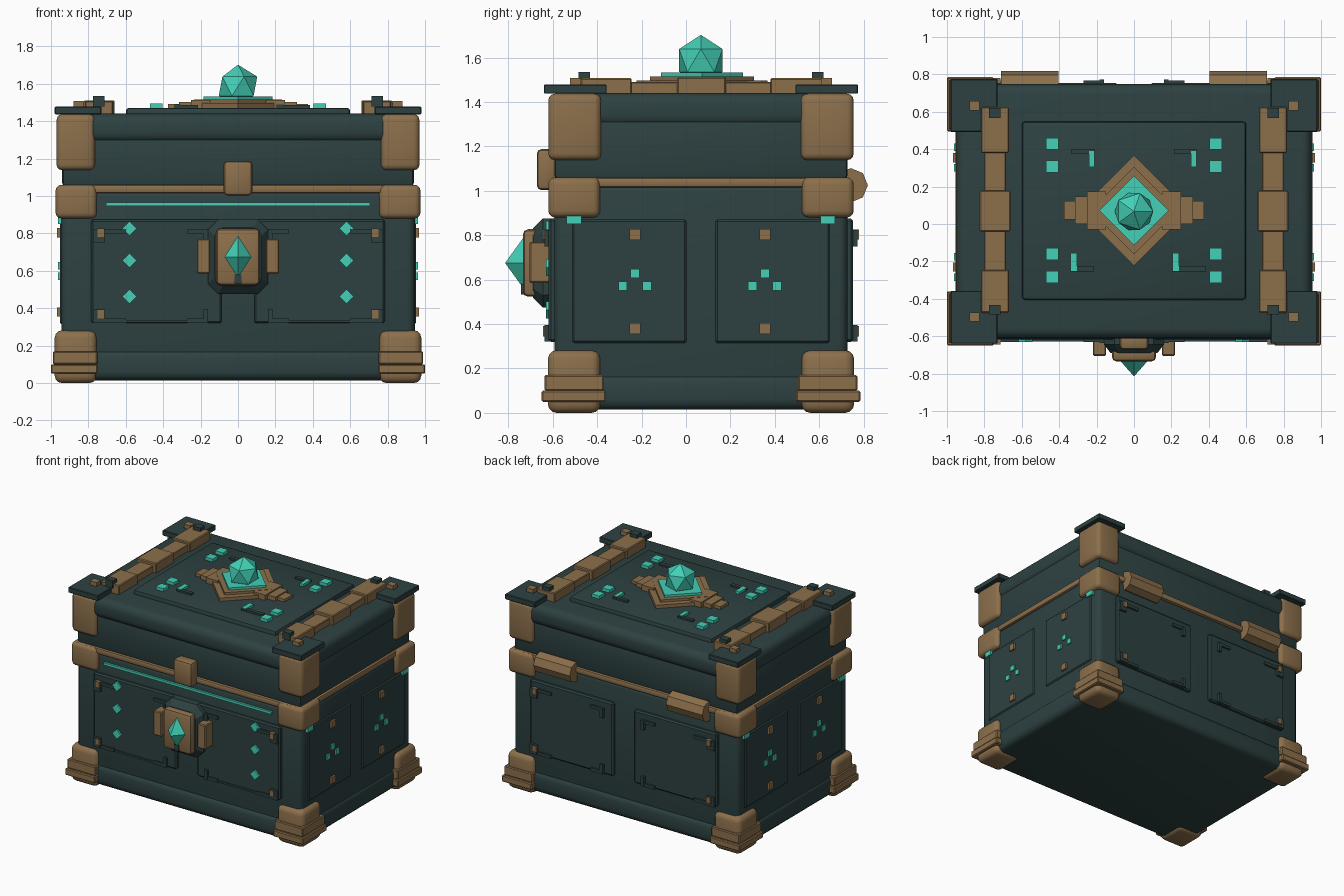
import bpy, bmesh, math
from mathutils import Matrix, Vector

if "Cube" in bpy.data.objects:
    bpy.data.objects.remove(bpy.data.objects["Cube"])

C = 0.0675  # y of the chest's own centre plane


def material(name, rgb):
    m = bpy.data.materials.new(name)
    m.diffuse_color = (*rgb, 1)
    m.use_nodes = True
    m.node_tree.nodes["Principled BSDF"].inputs["Base Color"].default_value = m.diffuse_color
    return m


DARK = material("dark_slate", (0.027, 0.053, 0.053))
BRONZE = material("bronze", (0.262, 0.160, 0.071))
TEAL = material("teal", (0.056, 0.63, 0.47))


def finish(name, bm, mat, smooth=False):
    bmesh.ops.recalc_face_normals(bm, faces=bm.faces)
    me = bpy.data.meshes.new(name)
    bm.to_mesh(me)
    bm.free()
    me.materials.append(mat)
    ob = bpy.data.objects.new(name, me)
    bpy.context.collection.objects.link(ob)
    if smooth:
        bpy.ops.object.select_all(action='DESELECT')
        ob.select_set(True)
        bpy.context.view_layer.objects.active = ob
        bpy.ops.object.shade_smooth_by_angle(angle=math.radians(35))
    return ob


def boxes(name, mat, specs, mx=False, my=False, bevel=0, seg=1):
    """Boxes (x0,x1,y0,y1,z0,z1), optionally mirrored in x and about y = C."""
    out = bmesh.new()
    for x0, x1, y0, y1, z0, z1 in specs:
        for fx in ((1, -1) if mx else (1,)):
            for fy in ((1, -1) if my else (1,)):
                c = Vector((fx * (x0 + x1) / 2, C + fy * ((y0 + y1) / 2 - C), (z0 + z1) / 2))
                s = Matrix.Diagonal((x1 - x0, y1 - y0, z1 - z0, 1))
                bm = bmesh.new()
                bmesh.ops.create_cube(bm, size=1, matrix=Matrix.Translation(c) @ s)
                if bevel:
                    bmesh.ops.bevel(bm, geom=bm.edges[:], offset=bevel, segments=seg,
                                    profile=0.5, affect='EDGES')
                me = bpy.data.meshes.new("tmp")
                bm.to_mesh(me)
                bm.free()
                out.from_mesh(me)
                bpy.data.meshes.remove(me)
    return finish(name, out, mat, seg > 1)


def prism(name, mat, pts, axis, a, b, shrink=1.0):
    """Extrude a 2D outline along an axis from a to b; the b end may be shrunk."""
    n = len(pts)
    cu, cv = sum(p[0] for p in pts) / n, sum(p[1] for p in pts) / n
    bm = bmesh.new()

    def ring(t, k):
        res = []
        for u, v in pts:
            u, v = cu + (u - cu) * k, cv + (v - cv) * k
            res.append(bm.verts.new({'x': (t, u, v), 'y': (u, t, v), 'z': (u, v, t)}[axis]))
        return res
    r0, r1 = ring(a, 1), ring(b, shrink)
    bm.faces.new(r0)
    bm.faces.new(r1)
    for i in range(n):
        bm.faces.new((r0[i], r0[(i + 1) % n], r1[(i + 1) % n], r1[i]))
    return finish(name, bm, mat)


def diamond(u, v, r):
    return [(u - r, v), (u, v - r), (u + r, v), (u, v + r)]


# Main shell: plinth, body, bronze rim, lid
boxes("base_plinth", DARK, [(-.955, .955, C - .675, C + .675, .015, .18)], bevel=.045, seg=3)
boxes("body", DARK, [(-.945, .945, C - .66, C + .66, .1, 1.03)], bevel=.04, seg=3)
boxes("rim_band", BRONZE, [(-.955, .955, C - .675, C + .675, 1.015, 1.06)], bevel=.012, seg=2)
boxes("lid_lower", DARK, [(-.94, .94, C - .66, C + .66, 1.05, 1.33)], bevel=.02, seg=2)
boxes("lid_upper", DARK, [(-.95, .95, C - .68, C + .68, 1.285, 1.44)], bevel=.055, seg=4)
boxes("lid_panel", DARK, [(-.6, .6, -.405, .548, 1.40, 1.472)], bevel=.018, seg=2)

# Corner armour
boxes("foot", BRONZE, [(.755, .98, -.622, -.385, 0, .282)], True, True, .04, 3)
boxes("foot_step", BRONZE, [(.75, 1.0, -.65, -.36, .05, .10), (.752, .99, -.637, -.37, .10, .17)],
      True, True, .006)
boxes("rim_corner", BRONZE, [(.755, .975, -.62, -.387, .88, 1.06)], True, True, .03, 3)
boxes("lid_corner", BRONZE, [(.765, .97, -.62, -.382, 1.138, 1.437)], True, True, .03, 3)
boxes("lid_corner_plate", DARK, [(.73, .98, -.64, -.357, 1.437, 1.478)], True, True, .004)
boxes("corner_stud", BRONZE, [(.825, .88, -.522, -.472, 1.475, 1.508)], True, True)
boxes("corner_glow", TEAL, [(.93, .963, -.537, -.47, .85, .892)], True, True)

# Lid straps
boxes("strap", BRONZE, [(.685, .80, -.47, .61, 1.43, 1.49)], True, bevel=.004)
boxes("strap_block", BRONZE, [(.668, .818, -.475, -.245, 1.43, 1.508),
                              (.660, .825, -.04, .18, 1.43, 1.512),
                              (.668, .818, .38, .625, 1.43, 1.508)], True, bevel=.006)
boxes("strap_clip", DARK, [(.715, .775, -.485, -.433, 1.48, 1.535)], True, True)

# Lid centrepiece
prism("medallion_base", BRONZE, diamond(0, .072, .295), 'z', 1.465, 1.497)
prism("medallion_step", BRONZE, diamond(0, .072, .235), 'z', 1.49, 1.515)
prism("medallion_glow", TEAL, diamond(0, .072, .185), 'z', 1.51, 1.532)
boxes("medallion_wing", BRONZE, [(.15, .25, -.03, .175, 1.465, 1.513), (.24, .315, 0, .148, 1.465, 1.503),
                                 (.30, .375, .025, .122, 1.465, 1.493)], True)
bm = bmesh.new()
bmesh.ops.create_icosphere(bm, subdivisions=1, radius=.115,
                           matrix=Matrix.Translation((0, .067, 1.587)))
finish("lid_gem", bm, TEAL)

# Lid inlays
boxes("lid_tile", TEAL, [(.405, .47, y, y + .064, 1.465, 1.495) for y in (-.315, -.192, .275, .397)], True)
boxes("lid_bar_glow", TEAL, [(-.24, -.21, .305, .39, 1.465, 1.49), (.305, .335, .305, .39, 1.465, 1.49),
                             (-.34, -.305, -.25, -.155, 1.465, 1.49),
                             (.205, .24, -.25, -.155, 1.465, 1.49)])
boxes("lid_bar", DARK, [(-.335, -.21, .375, .402, 1.465, 1.486), (.215, .335, .375, .402, 1.465, 1.486),
                        (-.34, -.215, -.255, -.225, 1.465, 1.486),
                        (.205, .385, -.255, -.225, 1.465, 1.486)])

# Front and back panels with brackets and studs
boxes("wall_panel", DARK, [(.087, .785, -.618, -.55, .32, .875)], True, True, .01)
brackets = []
for z0, z1, v0, v1 in ((.322, .345, .322, .395), (.80, .823, .75, .823)):
    brackets += [(.715, .775, -.637, -.6, v0, v1), (.60, .73, -.632, -.6, z0, z1),
                 (.16, .27, -.632, -.6, z0, z1), (.16, .185, -.637, -.6, v0, v1)]
boxes("panel_bracket", DARK, brackets, True, True)
boxes("panel_rail", DARK, [(.20, .72, -.627, -.6, .323, .337)], True)
boxes("panel_stud", BRONZE, [(.715, .75, -.645, -.6, z, z + .046) for z in (.345, .78)], True, True)
for x in (-.58, .58):
    for z in (.826, .655, .463):
        prism("front_diamond", TEAL, diamond(x, z, .038), 'y', -.60, -.63)
boxes("front_glow_line", TEAL, [(-.705, .705, -.608, -.58, .948, .966)])

# Side panels with studs and inlaid squares
boxes("side_panel", DARK, [(.9, .953, -.512, .002, .315, .87)], True, True, .008)
studs, tiles = [], []
for y in (-.23, .355):
    studs += [(.93, .968, y - .025, y + .025, z, z + .05) for z in (.355, .778)]
    tiles += [(.93, .963, y + d - .02, y + d + .02, z - .02, z + .02)
              for d, z in ((0, .628), (-.055, .571), (.055, .571))]
boxes("side_stud", BRONZE, studs, True)
boxes("side_tile", TEAL, tiles, True)

# Lock
octagon = [(-.16, .53), (-.105, .475), (.105, .475), (.16, .53),
           (.16, .82), (.105, .875), (-.105, .875), (-.16, .82)]
prism("lock_back", DARK, octagon, 'y', -.58, -.645)
prism("lock_back_step", DARK, octagon, 'y', -.645, -.69, .78)
boxes("lock_side_bar", BRONZE, [(.15, .22, -.705, -.61, .585, .77)], True, bevel=.006)
boxes("lock_plate", BRONZE, [(-.118, .118, -.735, -.66, .523, .827)], bevel=.025, seg=2)
boxes("keyhole", DARK, [(-.02, .02, -.742, -.72, .533, .58)])
prism("lock_gem", TEAL, [(-.075, .675), (0, .558), (.075, .675), (0, .792)], 'y', -.73, -.813, .02)

# Lid latch
boxes("latch", BRONZE, [(-.077, .077, -.672, -.58, 1.003, 1.188)], bevel=.022, seg=2)

# Rear hinges: octagonal barrels
for s in (-1, 1):
    pts = [(.742 + .077 * math.cos(math.pi * i / 4), 1.025 + .077 * math.sin(math.pi * i / 4))
           for i in range(8)]
    prism("hinge", BRONZE, pts, 'x', s * .405, s * .71)
